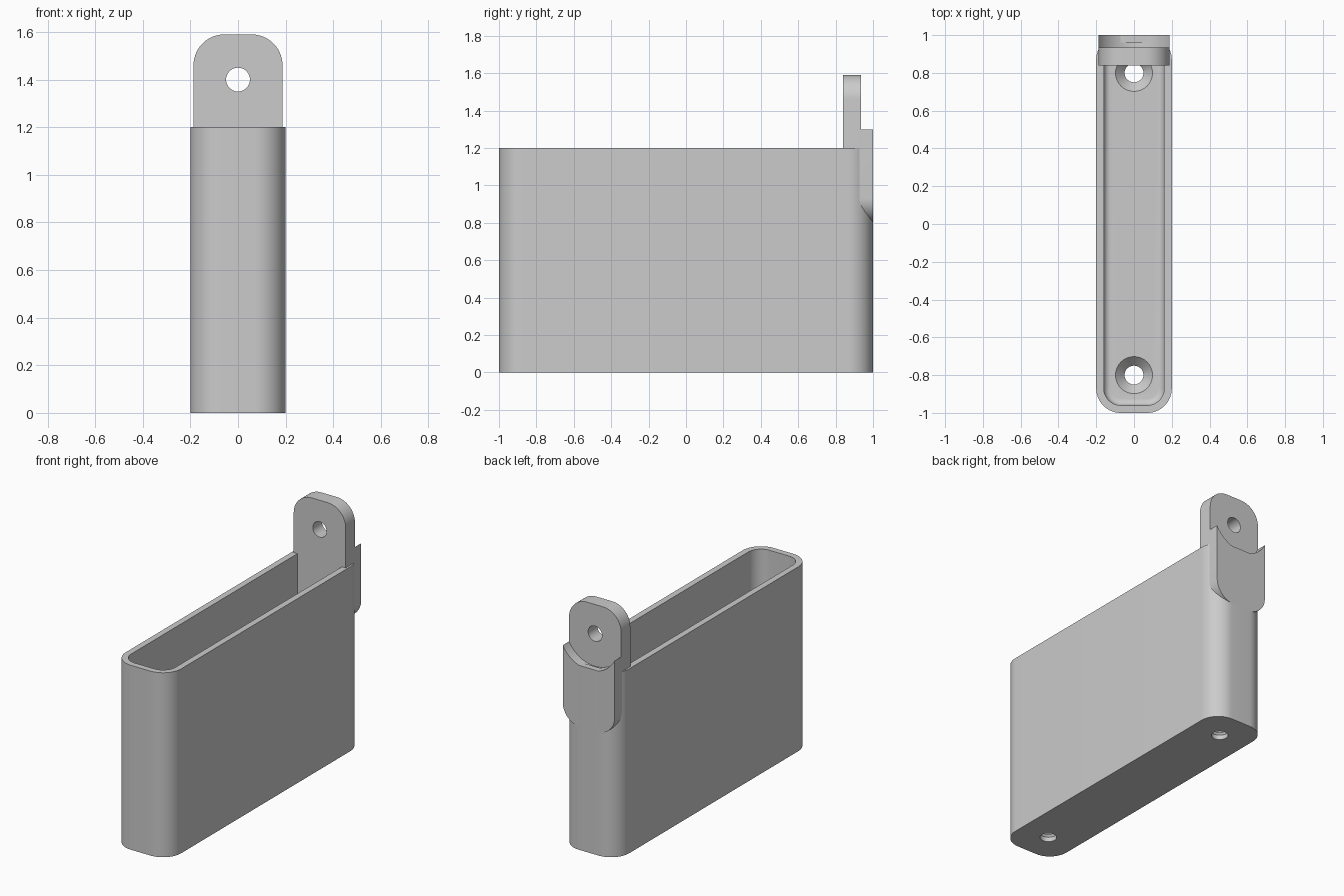
import bpy, bmesh, math
from mathutils import Matrix

if "Cube" in bpy.data.objects:
    bpy.data.objects.remove(bpy.data.objects["Cube"], do_unlink=True)

grey = bpy.data.materials.new("plain_grey")
grey.use_nodes = True
colour = (0.6, 0.6, 0.6, 1)
grey.diffuse_color = colour
grey.node_tree.nodes["Principled BSDF"].inputs["Base Color"].default_value = colour


def rounded_rect(hx, hy, r, steps=14):
    """Counter-clockwise outline centred on the origin."""
    points = []
    for quarter, (sx, sy) in enumerate([(1, 1), (-1, 1), (-1, -1), (1, -1)]):
        for i in range(steps + 1):
            a = (quarter + i / steps) * math.pi / 2
            points.append((sx * (hx - r) + r * math.cos(a),
                           sy * (hy - r) + r * math.sin(a)))
    return points


def loft(name, levels, matrix=Matrix()):
    """Closed solid through (outline, height) levels from bottom to top."""
    bm = bmesh.new()
    rings = [[bm.verts.new((x, y, z)) for x, y in outline] for outline, z in levels]
    for low, high in zip(rings, rings[1:]):
        for i in range(len(low)):
            j = (i + 1) % len(low)
            bm.faces.new((low[i], low[j], high[j], high[i]))
    bm.faces.new(rings[0][::-1])
    bm.faces.new(rings[-1])
    bm.transform(matrix)
    bmesh.ops.recalc_face_normals(bm, faces=bm.faces)
    mesh = bpy.data.meshes.new(name)
    bm.to_mesh(mesh)
    bm.free()
    mesh.materials.append(grey)
    obj = bpy.data.objects.new(name, mesh)
    bpy.context.collection.objects.link(obj)
    return obj


def circle(r, steps=40):
    return [(r * math.cos(2 * math.pi * i / steps), r * math.sin(2 * math.pi * i / steps))
            for i in range(steps)]


def upright(z, y):
    """Turn a flat outline to face the back, at height z, growing towards -y."""
    return Matrix.Translation((0, y, z)) @ Matrix.Rotation(math.pi / 2, 4, 'X')


def cut(target, cutter):
    cutter.hide_render = True
    mod = target.modifiers.new("cut", 'BOOLEAN')
    mod.operation = 'DIFFERENCE'
    mod.solver = 'EXACT'
    mod.object = cutter
    bpy.context.view_layer.objects.active = target
    bpy.ops.object.modifier_apply(modifier=mod.name)
    bpy.data.objects.remove(cutter, do_unlink=True)


# Box with rounded corners
height, floor, wall, corner = 1.2, 0.08, 0.04, 0.13
outer = rounded_rect(0.2, 1, corner)
box = loft("holder_box", [(outer, 0), (outer, height)])

# Cavity with a filleted floor
fillet, levels = 0.035, []
for i in range(7):
    a = i / 6 * math.pi / 2
    inset = wall + fillet * (1 - math.sin(a))
    levels.append((rounded_rect(0.2 - inset, 1 - inset, corner - inset),
                   floor + fillet * (1 - math.cos(a))))
levels.append((levels[-1][0], height + 0.1))
cut(box, loft("cavity_cutter", levels))

# Countersunk screw holes in the floor
for y in (-0.8, 0.8):
    hole = [(circle(0.05), -0.1), (circle(0.05), floor - 0.05),
            (circle(0.098), floor), (circle(0.098), floor + 0.02)]
    cut(box, loft("screw_cutter", hole, Matrix.Translation((0, y, 0))))

# Hanging bracket on the back wall
low, top, hole_z = 0.8, 1.59, 1.4
plate = rounded_rect(0.187, (top - low) / 2, corner)
bracket = loft("hanging_bracket", [(plate, 0), (plate, 0.16)],
               upright((low + top) / 2, 1))

# Curved step that thins the tab, then the hanging hole
step = rounded_rect(0.212, 0.4, 0.211, 24)
cut(bracket, loft("step_cutter", [(step, 0), (step, 0.165)],
                  upright(hole_z - 0.212 + 0.4, 1.1)))
cut(bracket, loft("hole_cutter", [(circle(0.05), 0), (circle(0.05), 0.4)],
                  upright(hole_z, 1.1)))

# Smooth curves, sharp edges
bpy.ops.object.select_all(action='DESELECT')
for obj in (box, bracket):
    obj.select_set(True)
bpy.context.view_layer.objects.active = box
bpy.ops.object.shade_smooth_by_angle(angle=math.radians(30))
